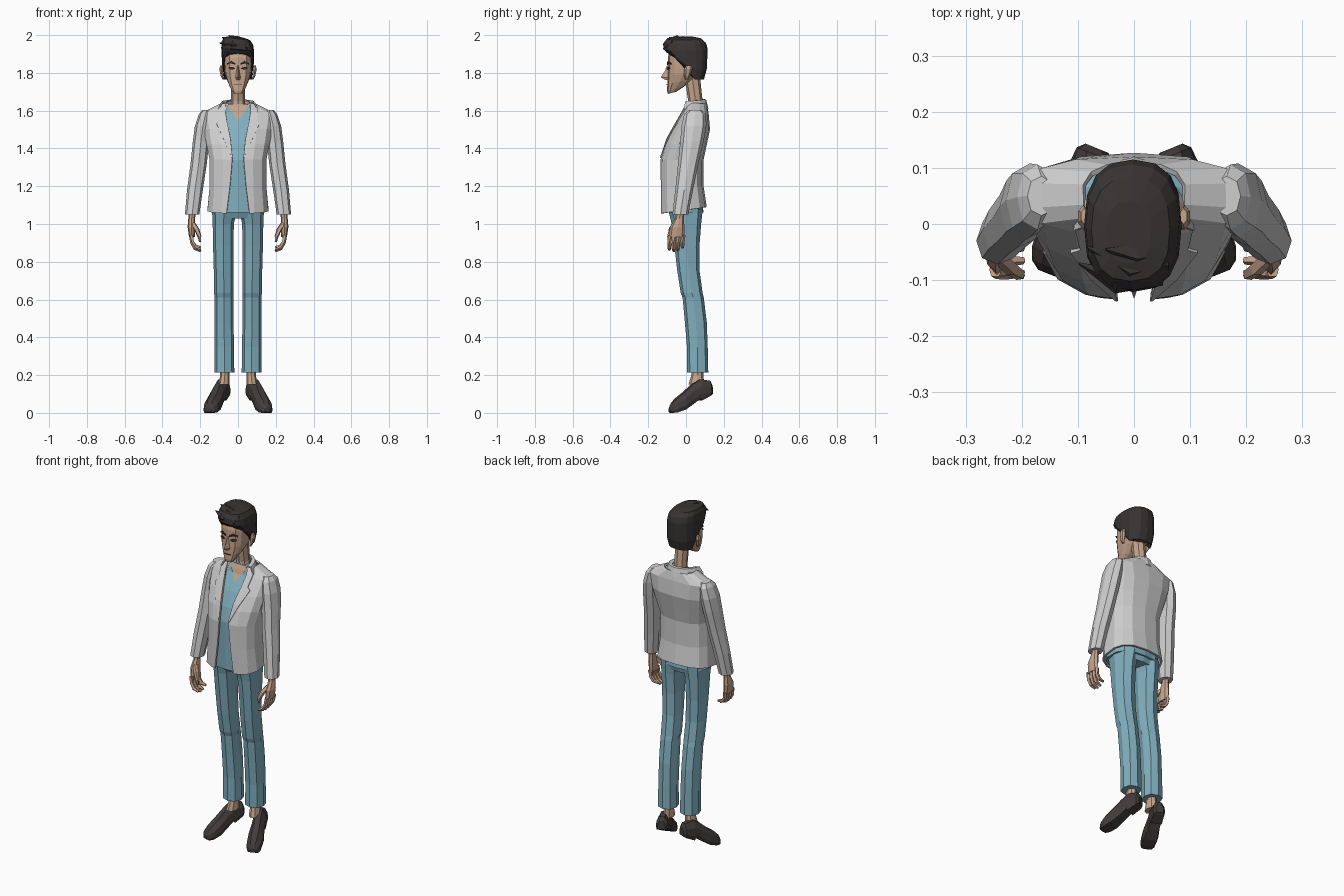
import bpy, bmesh, math
from mathutils import Vector


def material(name, rgb):
    m = bpy.data.materials.new(name)
    m.diffuse_color = (*rgb, 1)
    return m


JACKET = material("light grey cloth", (0.62, 0.62, 0.62))
BLUE = material("blue cloth", (0.22, 0.43, 0.52))
SKIN = material("skin", (0.56, 0.37, 0.26))
HAIR = material("dark hair", (0.04, 0.034, 0.034))
SHOE = material("dark leather", (0.055, 0.045, 0.045))


def loft(name, rings, mat, closed=True, cap=True, mirror=False, thick=0):
    """Skin a list of equally long point rings."""
    bm = bmesh.new()
    vs = [[bm.verts.new(p) for p in r] for r in rings]
    n = len(rings[0])
    for a, b in zip(vs, vs[1:]):
        for i in range(n if closed else n - 1):
            j = (i + 1) % n
            bm.faces.new((a[i], a[j], b[j], b[i]))
    if cap and closed:
        bm.faces.new(vs[0])
        bm.faces.new(vs[-1])
    bmesh.ops.remove_doubles(bm, verts=bm.verts, dist=0.0004)
    bmesh.ops.recalc_face_normals(bm, faces=bm.faces)
    me = bpy.data.meshes.new(name)
    bm.to_mesh(me)
    bm.free()
    me.materials.append(mat)
    ob = bpy.data.objects.new(name, me)
    bpy.context.collection.objects.link(ob)
    if mirror:
        ob.modifiers.new("Mirror", 'MIRROR')
    if thick:
        s = ob.modifiers.new("Solidify", 'SOLIDIFY')
        s.thickness, s.offset = thick, 0
    return ob


def spow(v, e):
    return math.copysign(abs(v) ** e, v)


def ring(cx, cy, z, rx, ry, n=8, e=1.0, tilt=0.0):
    """Horizontal superellipse that starts at the front."""
    pts = []
    for k in range(n):
        a = 2 * math.pi * k / n
        y = cy - ry * spow(math.cos(a), e)
        pts.append((cx + rx * spow(math.sin(a), e), y, z + tilt * y))
    return pts


def tube(name, path, radii, mat, n=5, mirror=True):
    """Faceted tube along a path."""
    path = [Vector(p) for p in path]
    rings = []
    for i, p in enumerate(path):
        d = path[min(i + 1, len(path) - 1)] - path[max(i - 1, 0)]
        q = d.to_track_quat('Z', 'Y')
        rings.append([p + q @ Vector((radii[i] * math.cos(2 * math.pi * k / n),
                                      radii[i] * math.sin(2 * math.pi * k / n), 0)) for k in range(n)])
    return loft(name, rings, mat, mirror=mirror)


def lookup(table, z):
    """Interpolate a table of rows that start with a height."""
    z = min(max(z, table[0][0]), table[-1][0])
    for a, b in zip(table, table[1:]):
        if z <= b[0]:
            t = (z - a[0]) / (b[0] - a[0])
            return [u + (v - u) * t for u, v in zip(a, b)][1:]


def front_y(table, z, x, e):
    w, yf, yb = lookup(table, z)[:3]
    c, r = (yf + yb) / 2, (yb - yf) / 2
    return c - r * max(0, 1 - (x / w) ** (2 / e)) ** (e / 2)


# Torso: height, half width, front, back, half opening
E = 0.75
TORSO = [(1.06, .16, -.13, .105, .06), (1.2, .148, -.13, .088, .042),
         (1.34, .148, -.13, .088, .03), (1.42, .165, -.108, .105, .036),
         (1.5, .18, -.07, .122, .05), (1.585, .195, -.015, .115, .07), (1.635, .09, .0, .105, .066)]

# Open jacket shell
rows = []
for z, w, yf, yb, o in TORSO:
    half = []
    for k in range(8):
        a = math.pi * k / 7
        x = w * spow(math.sin(a), E)
        y = (yf + yb) / 2 - (yb - yf) / 2 * spow(math.cos(a), E)
        if k == 0:
            x, y = o, front_y(TORSO, z, o, E)
        if k == 7:
            x = 0
        lift = .14 * (y + .1) if z < 1.1 else 0
        half.append((x, y, z + lift))
    rows.append(half + [(-x, y, z) for x, y, z in half[-2::-1]])
loft("jacket_body", rows, JACKET, closed=False, thick=.01)

# Shirt under the jacket
loft("shirt", [ring(0, (f + b) / 2, z, w - .014, (b - f) / 2 - .012, 14, E)
               for z, w, f, b, o in TORSO], BLUE)

# Bare V at the neckline
vee = [(1.55, .002), (1.585, .027), (1.61, .046), (1.633, .055)]
loft("neckline_skin", [[(s * x, front_y(TORSO, z, x, E) + .006, z) for s in (-1, 0, 1)]
                       for z, x in vee], SKIN, closed=False)

# Lapels with a notch, and collar
lapel = [(1.35, .002), (1.45, .035), (1.53, .056), (1.545, .035), (1.6, .035), (1.632, .02)]
rows = []
for z, wid in lapel:
    o = lookup(TORSO, z)[3]
    rows.append([(x, front_y(TORSO, z, x, E) - .008, z) for x in (o - .002, o + wid)])
loft("lapel", rows, JACKET, closed=False, mirror=True, thick=.007)
arc = [math.pi * k / 8 for k in range(9)]
loft("collar", [[(rx * math.cos(a), cy + ry * math.sin(a), z + dz * math.sin(a)) for a in arc]
                for rx, cy, ry, z, dz in ((.105, -.012, .128, 1.608, .0), (.085, -.004, .108, 1.645, .012),
                                          (.062, .0, .092, 1.64, .018))],
     JACKET, closed=False, thick=.007)

# Sleeves
loft("sleeve", [ring(*r, n=8, e=.9) for r in (
    (.165, .05, 1.603, .025, .035), (.172, .048, 1.58, .036, .058), (.186, .042, 1.52, .042, .066),
    (.196, .032, 1.44, .043, .062), (.208, .012, 1.32, .043, .054),
    (.228, -.01, 1.18, .042, .047), (.243, -.03, 1.05, .038, .042))], JACKET, mirror=True)

# Hands: palm, fingers, thumb
loft("palm", [ring(*r, n=8) for r in (
    (.243, -.03, 1.07, .02, .024), (.245, -.034, 1.03, .018, .022), (.247, -.046, .985, .02, .038),
    (.244, -.05, .93, .015, .042))], SKIN, mirror=True)
for i, name in enumerate(("index", "middle", "ring", "little")):
    y, d = -.084 + .023 * i, (0, .008, .004, -.012)[i]
    tube(name + "_finger", [(.247, y, .94), (.243, y - .003, .905), (.226, y - .004, .875 - d / 2),
                            (.197, y - .004, .864 - d)], (.012, .0115, .011, .007), SKIN)
tube("thumb", [(.238, -.06, 1.0), (.218, -.08, .97), (.204, -.09, .935), (.2, -.09, .905)],
     (.014, .014, .011, .006), SKIN)

# Trousers
loft("hips", [ring(0, 0, 1.03, .128, .075, 12, .8), ring(0, -.005, 1.08, .138, .094, 12, .8),
              ring(0, -.01, 1.16, .13, .085, 12, .8)], BLUE)
loft("trouser_leg", [ring(*r, n=8, e=.85) for r in (
    (.071, -.003, 1.08, .067, .092), (.078, .002, 1.0, .056, .078), (.078, .005, .88, .054, .066),
    (.076, .013, .75, .052, .059), (.0745, .03, .635, .052, .058), (.0745, .038, .61, .05, .056),
    (.0735, .052, .48, .05, .058), (.0725, .06, .35, .051, .055), (.0725, .062, .215, .053, .056))],
     BLUE, mirror=True)

# Ankles and shoes
loft("ankle", [ring(.07, .062, .25, .024, .03), ring(.07, .06, .2, .024, .032),
               ring(.074, .055, .15, .03, .042)], SKIN, mirror=True)
along, side = Vector((.375, -.927, 0)), Vector((.927, .375, 0))
rows = []
for t, hw, zb, zt in ((0, .022, .1, .15), (.012, .034, .092, .17), (.065, .037, .066, .178),
                      (.072, .036, .078, .176), (.11, .036, .05, .152), (.16, .044, .018, .108),
                      (.205, .042, .003, .075), (.228, .033, 0, .05), (.24, .016, .005, .028)):
    c = Vector((.066, .135, 0)) + along * t
    h = zt - zb
    rows.append([c + side * hw * u + Vector((0, 0, zb + h * v)) for u, v in (
        (-.85, 0), (-1, .25), (-.9, .65), (-.4, 1), (.4, 1), (.9, .65), (1, .25), (.85, 0))])
loft("shoe", rows, SHOE, mirror=True)

# Neck and head
loft("neck", [ring(0, .055, 1.59, .05, .045), ring(0, .05, 1.65, .036, .038),
              ring(0, .03, 1.8, .036, .042)], SKIN)
HEAD = [(1.688, .026, -.096, -.05), (1.705, .038, -.1, -.01), (1.74, .055, -.099, .035),
        (1.785, .069, -.098, .07), (1.83, .073, -.096, .085), (1.88, .075, -.096, .09),
        (1.93, .068, -.085, .085)]
loft("head", [ring(0, (f + b) / 2, z + .1 * t, w, (b - f) / 2, 12, .72, tilt=t)
              for (z, w, f, b), t in zip(HEAD, (.25, .25, .2, .1, 0, 0, 0))], SKIN)
loft("nose", [[(-.006, -.09, 1.84), (0, -.1, 1.84), (.006, -.09, 1.84)],
              [(-.01, -.09, 1.81), (0, -.112, 1.81), (.01, -.09, 1.81)],
              [(-.016, -.09, 1.775), (0, -.133, 1.778), (.016, -.09, 1.775)],
              [(-.012, -.09, 1.762), (0, -.112, 1.764), (.012, -.09, 1.762)]], SKIN)
loft("ear", [ring(*r, n=6) for r in ((.078, .004, 1.765, .005, .008), (.084, .006, 1.785, .009, .016),
                                     (.09, .012, 1.82, .011, .022), (.088, .014, 1.838, .007, .014))],
     SKIN, mirror=True)


def face_plate(name, pts, mat):
    rows = [[(x, front_y(HEAD, z, x, .72) - .003, z) for z in (lo, hi)] for x, lo, hi in pts]
    loft(name, rows, mat, closed=False, mirror=True, thick=.006)


face_plate("eyebrow", [(.013, 1.843, 1.851), (.035, 1.85, 1.862), (.057, 1.845, 1.851)], HAIR)
face_plate("eye", [(.02, 1.822, 1.826), (.034, 1.817, 1.832), (.05, 1.823, 1.829)], HAIR)
face_plate("mouth", [(0, 1.7365, 1.7395), (.022, 1.7365, 1.738)], SHOE)

# Hair: hairline drops from forehead past the temples to the nape
N = 16


def hairline(y):
    return 1.905 if y < -.07 else 1.875 if y < -.02 else 1.835 if y < .035 else 1.765


rows = [[(x, y, hairline(y)) for x, y, z in ring(0, -.003, 0, .077, .098, N, .72)],
        [(x, y, max(hairline(y) + .012, 1.82)) for x, y, z in ring(0, 0, 0, .084, .11, N, .72)]]
for cx, cy, z, rx, ry in ((-.002, -.003, 1.925, .087, .118), (-.003, -.006, 1.958, .083, .112),
                          (-.006, -.01, 1.98, .07, .092), (-.01, -.015, 1.989, .04, .055)):
    rows.append([(x, y, z - .1 * x) for x, y, _ in ring(cx, cy, z, rx, ry, N, .8)])
loft("hair", rows, HAIR)
for i, (p, r) in enumerate((
        (((.05, -.095, 1.935), (-.03, -.1, 1.95), (-.098, -.07, 1.958)), (.015, .024, .002)),
        (((.06, -.07, 1.955), (-.01, -.08, 1.965), (-.085, -.04, 1.988)), (.012, .026, .002)),
        (((.05, -.05, 1.96), (.0, -.055, 1.972), (-.05, -.045, 1.998)), (.012, .024, .002)))):
    tube("hair_tuft_%d" % (i + 1), p, r, HAIR, mirror=False)
